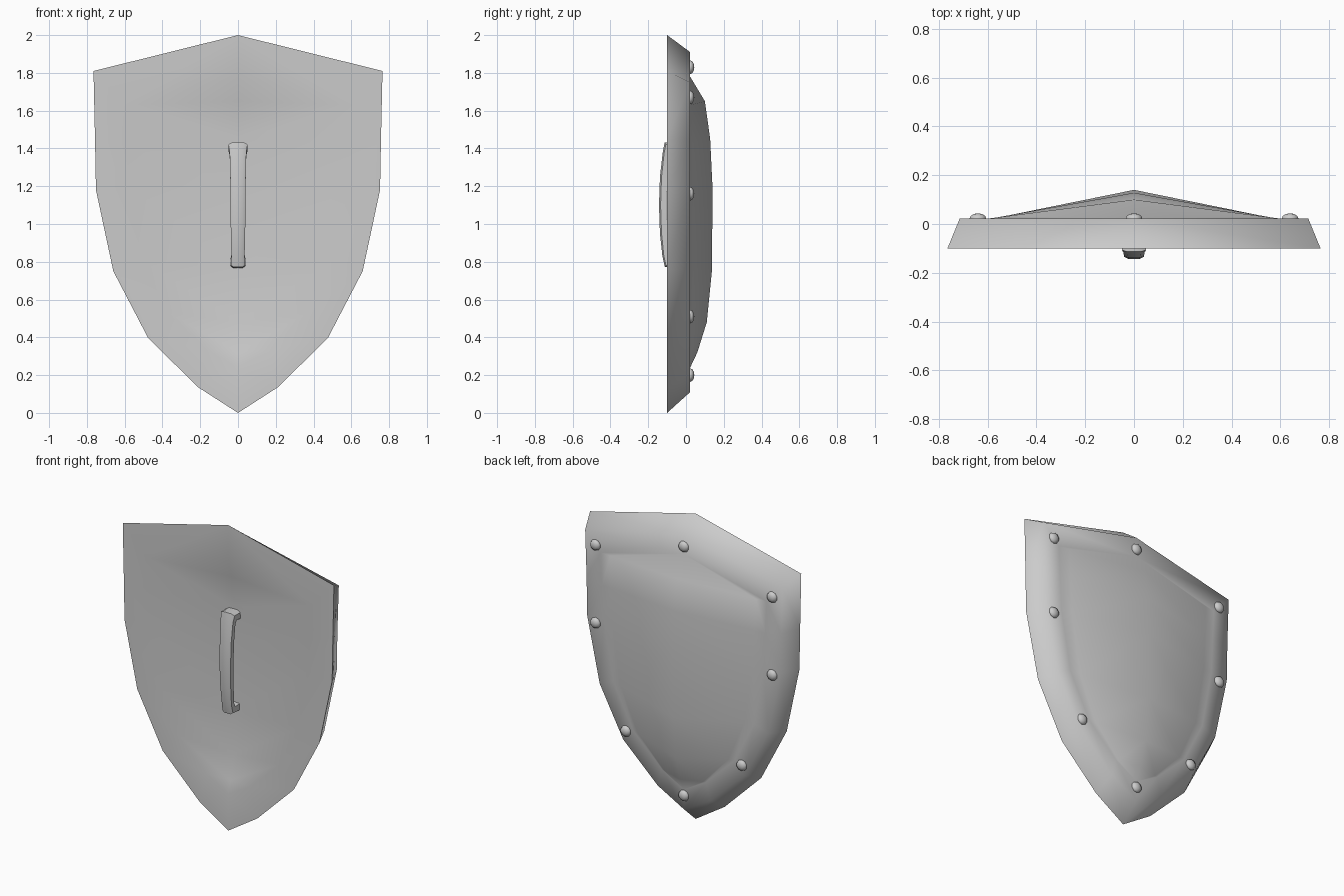
import bpy, bmesh, math
from mathutils import Vector

if "Cube" in bpy.data.objects:
    bpy.data.objects.remove(bpy.data.objects["Cube"])


def finish(bm, name, angle):
    bmesh.ops.recalc_face_normals(bm, faces=bm.faces)
    mesh = bpy.data.meshes.new(name)
    bm.to_mesh(mesh)
    bm.free()
    ob = bpy.data.objects.new(name, mesh)
    bpy.context.collection.objects.link(ob)
    bpy.ops.object.select_all(action='DESELECT')
    ob.select_set(True)
    bpy.context.view_layer.objects.active = ob
    bpy.ops.object.shade_smooth_by_angle(angle=math.radians(angle))
    return ob


def loop(xz, y):
    return [Vector((x, y, z)) for x, z in xz]


# Right-hand half outlines (x, z), from top point to bottom point
outer = [(0, 2), (.765, 1.81), (.757, 1.45), (.752, 1.18), (.66, .75), (.475, .395), (.21, .135), (0, 0)]
rim = [(0, 1.91), (.715, 1.75), (.705, 1.45), (.70, 1.19), (.61, .77), (.44, .45), (.19, .215), (0, .11)]
inner = [(0, 1.78), (.60, 1.63), (.59, 1.42), (.58, 1.2), (.51, .81), (.37, .53), (.16, .33), (0, .24)]
# Centre ridge: (height, front-of-dome y, hollow-back y)
ridge = [(1.78, .022, -.10), (1.65, .10, -.065), (1.45, .128, -.045), (1.2, .14, -.035),
         (.76, .138, -.035), (.48, .11, -.05), (.32, .06, -.078), (.24, .022, -.10)]

# Shield body: loops skinned from the domed face, round the rim, into the hollow back
dome_base = loop(inner, .022)
back_base = loop(inner, -.10)
dome_ridge = [Vector((0, f, z)) for z, f, b in ridge]
back_ridge = [Vector((0, b, z)) for z, f, b in ridge]
loops = [dome_ridge,
         [a.lerp(b, .88) for a, b in zip(dome_ridge, dome_base)],
         dome_base, loop(rim, .022), loop(outer, -.10), back_base, back_ridge]
bm = bmesh.new()
for side in (1, -1):
    rows = [[bm.verts.new((v.x * side, v.y, v.z)) for v in l] for l in loops]
    for a, b in zip(rows, rows[1:]):
        for j in range(len(a) - 1):
            bm.faces.new((a[j], a[j + 1], b[j + 1], b[j]))
bmesh.ops.remove_doubles(bm, verts=bm.verts, dist=.0005)
bmesh.ops.dissolve_degenerate(bm, edges=bm.edges, dist=.0005)
finish(bm, "shield_body", 80)

# Handle: bowed strap, sections as (outer y, outer z, inner y, inner z, half width)
sections = [(-.025, 1.432, -.025, 1.38, .05), (-.113, 1.432, -.085, 1.385, .05),
            (-.123, 1.38, -.09, 1.36, .044), (-.138, 1.25, -.10, 1.24, .041),
            (-.143, 1.1, -.104, 1.1, .04), (-.138, .95, -.10, .96, .038),
            (-.125, .83, -.09, .84, .035), (-.112, .772, -.085, .815, .038),
            (-.025, .765, -.025, .82, .04)]
bm = bmesh.new()
rings = []
for yo, zo, yi, zi, w in sections:
    o, i = Vector((0, yo, zo)), Vector((0, yi, zi))
    m = o.lerp(i, .22)
    pts = [(-w * .6, o), (w * .6, o), (w, m), (w, i), (-w, i), (-w, m)]
    rings.append([bm.verts.new((x, p.y, p.z)) for x, p in pts])
for a, b in zip(rings, rings[1:]):
    for k in range(6):
        n = (k + 1) % 6
        bm.faces.new((a[k], a[n], b[n], b[k]))
bm.faces.new(rings[0])
bm.faces.new(rings[-1])
finish(bm, "handle", 40)

# Rivets round the rim
half = [(0, 1.83), (.64, 1.67), (.64, 1.16), (.42, .51), (0, .20)]
spots = half + [(-x, z) for x, z in half if x]
for n, (x, z) in enumerate(spots):
    bm = bmesh.new()
    bmesh.ops.create_uvsphere(bm, u_segments=10, v_segments=6, radius=1)
    for v in bm.verts:
        v.co = Vector((x + v.co.x * .036, .022 + v.co.z * .022, z + v.co.y * .036))
    finish(bm, f"rivet_{n + 1}", 60)
